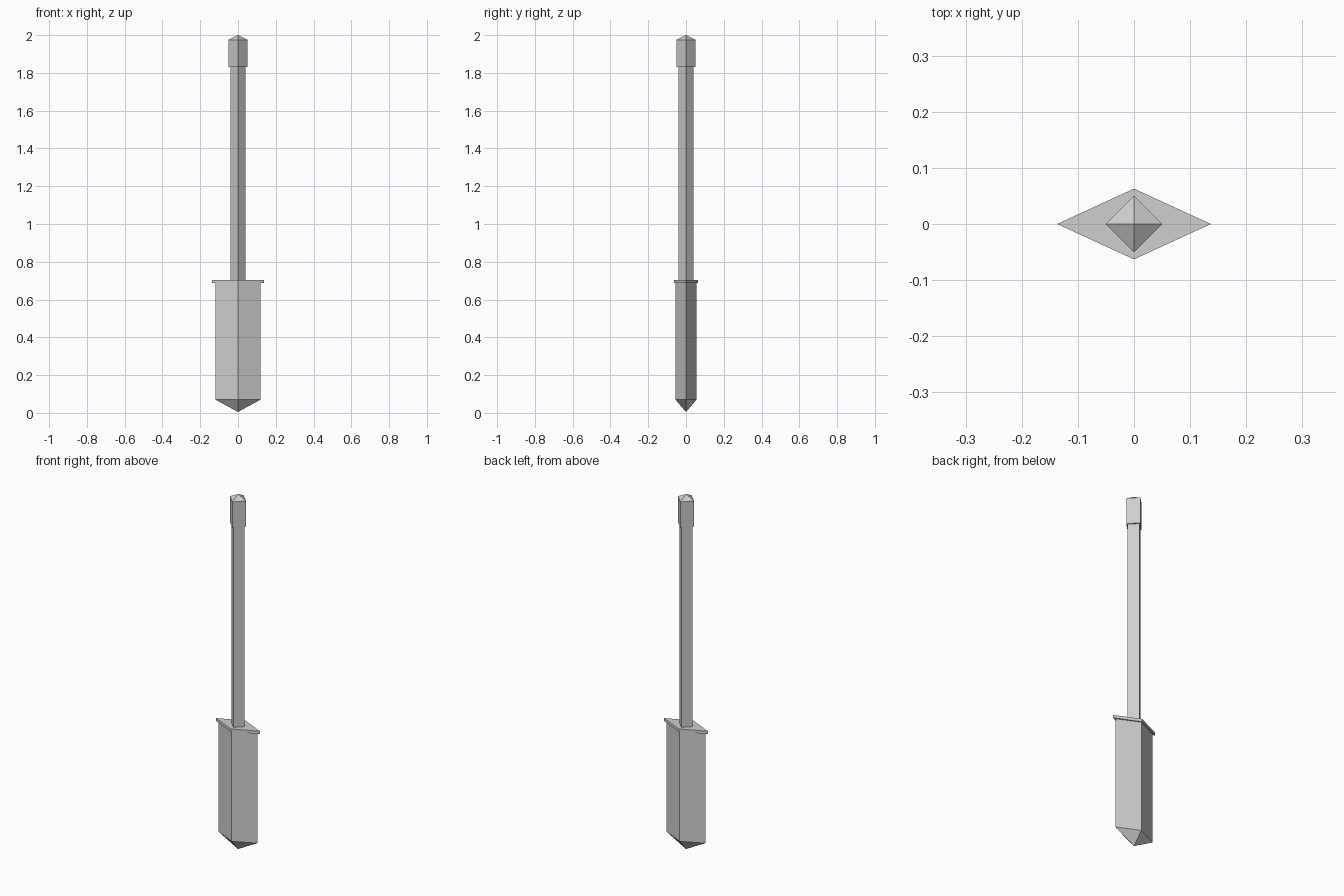
import bpy

if "Cube" in bpy.data.objects:
    bpy.data.objects.remove(bpy.data.objects["Cube"])

grey = bpy.data.materials.new("light grey")
grey.diffuse_color = (0.62, 0.62, 0.62, 1)
grey.use_nodes = True
grey.node_tree.nodes["Principled BSDF"].inputs["Base Color"].default_value = grey.diffuse_color


def diamond(name, rings):
    """Stack four-sided rings (half_x, half_y, z); a zero-width ring is a point."""
    verts, loops, faces = [], [], []
    for hx, hy, z in rings:
        pts = [(hx, 0, z), (0, hy, z), (-hx, 0, z), (0, -hy, z)] if hx else [(0, 0, z)]
        loops.append(list(range(len(verts), len(verts) + len(pts))))
        verts += pts
    for low, high in zip(loops, loops[1:]):
        for i in range(4):
            j = (i + 1) % 4
            if len(low) == 1:
                faces.append((low[0], high[j], high[i]))
            elif len(high) == 1:
                faces.append((low[i], low[j], high[0]))
            else:
                faces.append((low[i], low[j], high[j], high[i]))
    # Flat caps on blunt ends
    if len(loops[0]) == 4:
        faces.append(loops[0][::-1])
    if len(loops[-1]) == 4:
        faces.append(loops[-1])
    mesh = bpy.data.meshes.new(name)
    mesh.from_pydata(verts, [], faces)
    mesh.materials.append(grey)
    obj = bpy.data.objects.new(name, mesh)
    bpy.context.collection.objects.link(obj)
    return obj


# Pointed blade, tip down
diamond("blade", [(0, 0, 0.005), (0.12, 0.056, 0.07), (0.12, 0.056, 0.69)])
# Thin collar plate over the blade
diamond("collar", [(0.137, 0.063, 0.688), (0.137, 0.063, 0.704)])
# Long square shaft
diamond("shaft", [(0.041, 0.041, 0.70), (0.041, 0.041, 1.835)])
# End cap with a low pyramid top
diamond("end_cap", [(0.05, 0.05, 1.83), (0.05, 0.05, 1.975), (0, 0, 2.0)])
